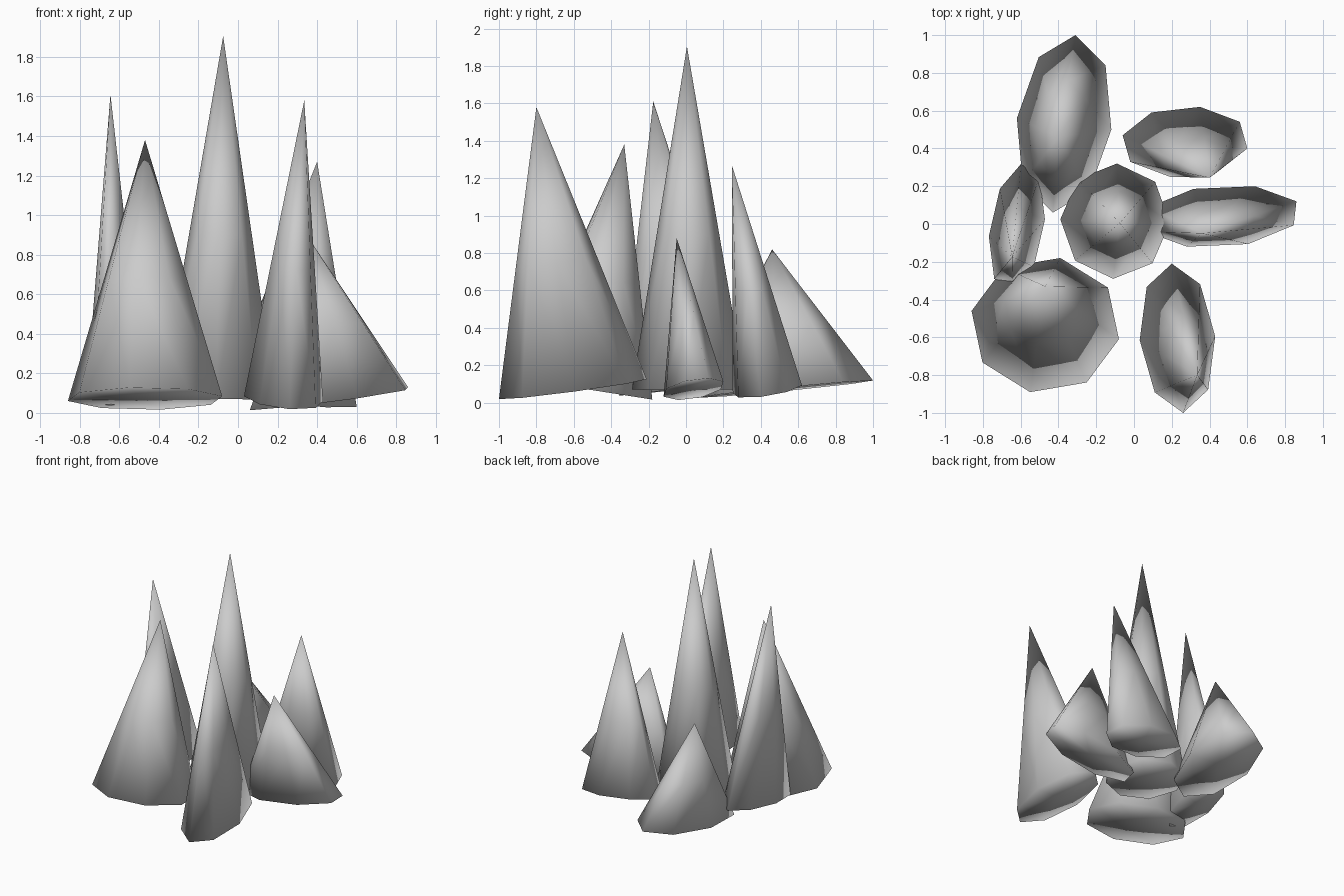
import bpy, bmesh
from math import cos, sin, pi
from mathutils import Vector

if "Cube" in bpy.data.objects:
    bpy.data.objects.remove(bpy.data.objects["Cube"])

SIDES = 8
BASE_Z = 0.072


def spike(name, centre, u, v, tip):
    """Leaning eight-sided spike; the oval base is square to the lean axis."""
    c, tip = Vector((*centre, BASE_Z)), Vector(tip)
    axis = tip - c

    def on_base(x, y):
        return Vector((x, y, -(x * axis.x + y * axis.y) / axis.z))

    u, v = on_base(*u), on_base(*v)
    bm = bmesh.new()
    rings = []
    for t in (0.0, 0.45):  # rim and a ring part of the way up
        rings.append([bm.verts.new(c + axis * t + (1 - t) *
                      (u * cos(2 * pi * i / SIDES) + v * sin(2 * pi * i / SIDES)))
                      for i in range(SIDES)])
    top, bottom = bm.verts.new(tip), bm.verts.new(c)
    low, mid = rings
    for i in range(SIDES):
        j = (i + 1) % SIDES
        bm.faces.new((low[i], low[j], mid[j], mid[i]))
        bm.faces.new((mid[i], mid[j], top))
        bm.faces.new((low[j], low[i], bottom))
    bmesh.ops.recalc_face_normals(bm, faces=bm.faces)
    for f in bm.faces:
        f.smooth = True
    mesh = bpy.data.meshes.new(name)
    bm.to_mesh(mesh)
    bm.free()
    bpy.context.collection.objects.link(bpy.data.objects.new(name, mesh))


# name, base centre, two half-axes of the base oval, tip
spike("centre_spike", (-0.10, 0.015), (0.29, -0.01), (0.01, 0.305), (-0.075, 0.005, 1.905))
spike("back_left_spike", (-0.37, 0.53), (0.06, 0.47), (-0.25, 0.03), (-0.40, 0.46, 0.82))
spike("back_right_spike", (0.27, 0.435), (0.33, -0.035), (0.08, 0.185), (0.40, 0.245, 1.27))
spike("right_spike", (0.46, 0.04), (0.40, 0.08), (-0.145, 0.146), (0.36, -0.05, 0.88))
spike("front_right_spike", (0.23, -0.605), (-0.03, 0.395), (0.20, 0.01), (0.335, -0.80, 1.58))
spike("front_left_spike", (-0.47, -0.535), (0.08, 0.355), (0.39, -0.075), (-0.47, -0.33, 1.38))
spike("left_spike", (-0.62, -0.02), (0.12, 0.27), (-0.09, 0.207), (-0.645, -0.175, 1.61))
